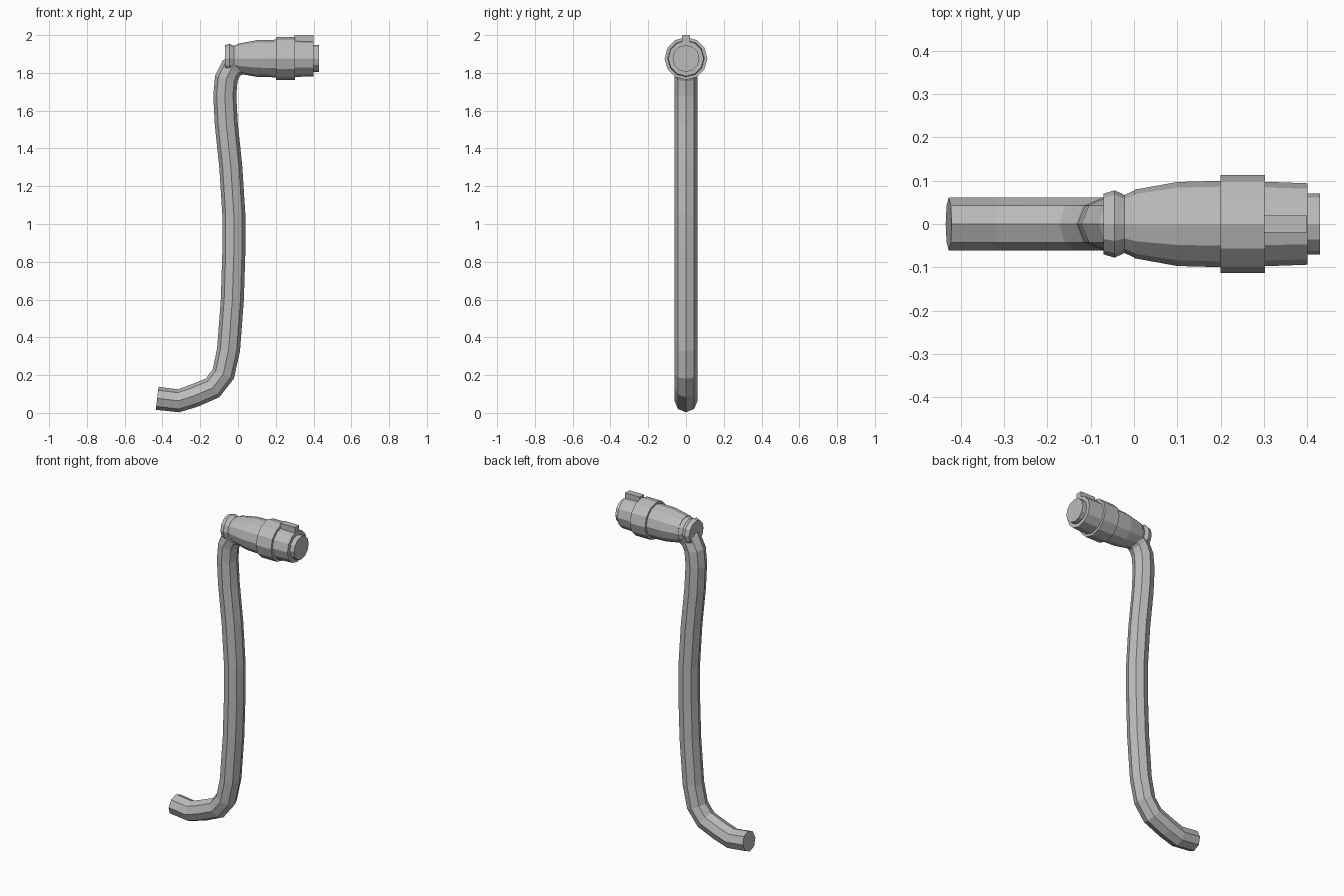
import bpy, bmesh
from math import sin, cos, pi
from mathutils import Vector

if "Cube" in bpy.data.objects:
    bpy.data.objects.remove(bpy.data.objects["Cube"])

grey = bpy.data.materials.new("plain grey")
grey.diffuse_color = (0.5, 0.5, 0.5, 1)
grey.use_nodes = True
grey.node_tree.nodes["Principled BSDF"].inputs["Base Color"].default_value = grey.diffuse_color


def finish(name, bm):
    bmesh.ops.recalc_face_normals(bm, faces=bm.faces)
    mesh = bpy.data.meshes.new(name)
    bm.to_mesh(mesh)
    bm.free()
    mesh.materials.append(grey)
    obj = bpy.data.objects.new(name, mesh)
    bpy.context.collection.objects.link(obj)
    return obj


def loft(name, stations, sides):
    """Capped skin through (centre, tangent, radius) rings lying in the XZ plane."""
    bm = bmesh.new()
    rings = []
    for centre, tangent, r in stations:
        across = Vector((-tangent.z, 0, tangent.x))
        rings.append([bm.verts.new(centre + across * (r * cos(2 * pi * i / sides))
                                   + Vector((0, r * sin(2 * pi * i / sides), 0)))
                      for i in range(sides)])
    for a, b in zip(rings, rings[1:]):
        for i in range(sides):
            j = (i + 1) % sides
            bm.faces.new((a[i], a[j], b[j], b[i]))
    bm.faces.new(rings[0])
    bm.faces.new(rings[-1])
    return finish(name, bm)


# Cable: eight-sided tube swept along a bent path (x, z)
path = [Vector((x, 0, z)) for x, z in [
    (-0.428, 0.077), (-0.315, 0.064), (-0.235, 0.09), (-0.135, 0.132),
    (-0.078, 0.205), (-0.05, 0.334), (-0.03, 0.6), (-0.022, 0.85),
    (-0.022, 1.05), (-0.038, 1.3), (-0.062, 1.53), (-0.07, 1.68),
    (-0.062, 1.77), (-0.035, 1.825), (0.02, 1.86)]]
stations = []
for i, p in enumerate(path):
    t = (path[min(i + 1, len(path) - 1)] - path[max(i - 1, 0)]).normalized()
    stations.append((p, t, 0.061))
loft("cable", stations, 8)

# Connector: twelve-sided turned parts along x, as (x, radius) profiles
AXIS_Z = 1.876
turned = {
    "strain_relief": [(-0.07, 0.07), (-0.045, 0.078), (-0.022, 0.067), (0.0, 0.077)],
    "connector_body": [(0.0, 0.079), (0.1, 0.097), (0.21, 0.1)],
    "connector_collar": [(0.2, 0.113), (0.302, 0.113)],
    "connector_sleeve": [(0.29, 0.098), (0.401, 0.094)],
    "connector_tip": [(0.39, 0.071), (0.43, 0.071)],
}
for name, profile in turned.items():
    loft(name, [(Vector((x, 0, AXIS_Z)), Vector((1, 0, 0)), r) for x, r in profile], 12)

# Key ridge on top of the sleeve
bm = bmesh.new()
bmesh.ops.create_cube(bm, size=1)
for v in bm.verts:
    v.co = Vector((0.35 + v.co.x * 0.1, v.co.y * 0.04, 1.975 + v.co.z * 0.05))
finish("key_ridge", bm)
